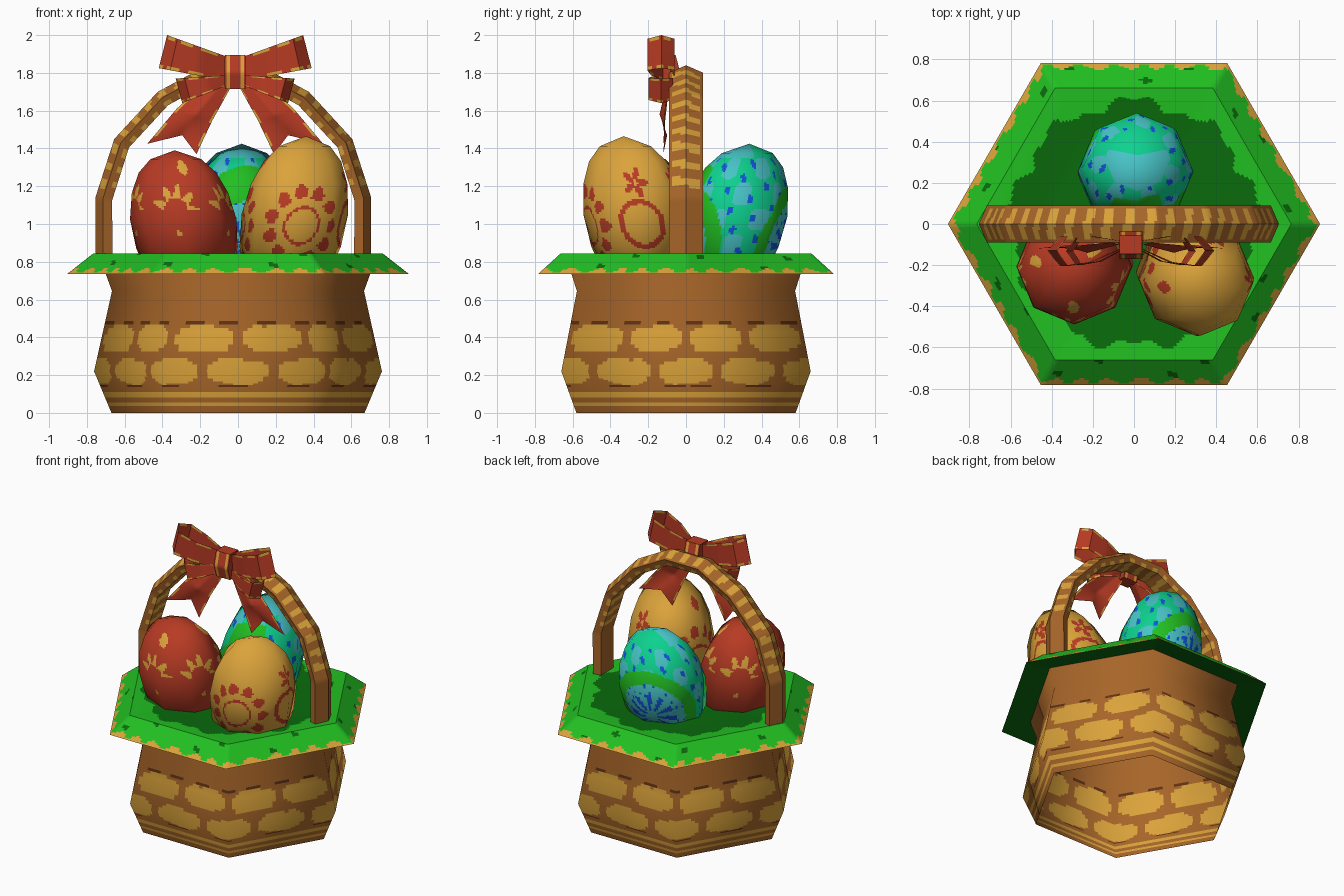
import bpy, bmesh, math
from mathutils import Vector as V
from math import sin, cos, pi, hypot, atan2

if "Cube" in bpy.data.objects:
    bpy.data.objects.remove(bpy.data.objects["Cube"])


def mat(name, rgb):
    m = bpy.data.materials.new(name)
    m.diffuse_color = tuple(((c + .055) / 1.055) ** 2.4 for c in rgb) + (1,)
    m.use_nodes = True
    m.node_tree.nodes["Principled BSDF"].inputs["Base Color"].default_value = m.diffuse_color
    return m


BROWN = mat("wicker_brown", (.66, .40, .16))
GOLD = mat("straw_gold", (.86, .64, .23))
BARK = mat("dark_brown", (.38, .20, .08))
GREEN = mat("grass_green", (.13, .75, .13))
DARK = mat("dark_grass", (.04, .42, .05))
RED = mat("ribbon_red", (.72, .23, .14))
TEAL = mat("egg_teal", (.05, .82, .56))
SKY = mat("egg_light_blue", (.28, .77, .78))
BLUE = mat("egg_blue", (.07, .33, .87))


def loft(name, rings, mats, paint, nu, nv, closed=True, smooth=40, normal=None):
    """Skin straight-edged rings, split each panel nu x nv, colour by paint(p, u, v)."""
    rings = [[V(p) for p in r] for r in rings]
    n = len(rings[0])
    segs = n if closed else n - 1
    cols, rows = segs * nu, (len(rings) - 1) * nv

    def point(i, j):
        k, s = min(i // nv, len(rings) - 2), min(j // nu, segs - 1)
        fv, fu = (i - k * nv) / nv, (j - s * nu) / nu
        a = rings[k][s].lerp(rings[k][(s + 1) % n], fu)
        b = rings[k + 1][s].lerp(rings[k + 1][(s + 1) % n], fu)
        return a.lerp(b, fv)

    bm = bmesh.new()
    across = cols if closed else cols + 1
    g = [[bm.verts.new(point(i, j)) for j in range(across)] for i in range(rows + 1)]
    for i in range(rows):
        for j in range(cols):
            q = (j + 1) % across
            f = bm.faces.new((g[i][j], g[i][q], g[i + 1][q], g[i + 1][j]))
            f.material_index = mats.index(
                paint(f.calc_center_median(), (j + .5) / nu, (i + .5) / nv))
    bmesh.ops.remove_doubles(bm, verts=bm.verts, dist=1e-4)
    if closed and not normal:
        bmesh.ops.recalc_face_normals(bm, faces=bm.faces)
    me = bpy.data.meshes.new(name)
    bm.to_mesh(me)
    bm.free()
    ob = bpy.data.objects.new(name, me)
    bpy.context.collection.objects.link(ob)
    for m in mats:
        me.materials.append(m)
    if normal:                                  # round shading over the few flat sides
        me.shade_smooth()
        me.normals_split_custom_set_from_vertices([normal(v.co).normalized() for v in me.vertices])
    else:
        bpy.ops.object.select_all(action='DESELECT')
        ob.select_set(True)
        bpy.context.view_layer.objects.active = ob
        bpy.ops.object.shade_smooth_by_angle(angle=math.radians(smooth))
    return ob


def ring(r, z, n=6, cx=0, cy=0):
    return [(cx + r * cos(2 * pi * k / n), cy + r * sin(2 * pi * k / n), z) for k in range(n)]


# Hexagonal basket wall, open below, with painted bricks
def brick(u, h):
    return abs((u % 1 - .5) / .41) ** 3 + abs(h) ** 3 < 1


def basket_paint(p, u, v):
    wob = .006 * sin(u * 19)
    if brick(u * 2, (p.z - .395 + wob) / .07) or brick(u * 2 + .5, (p.z - .22 - wob) / .068):
        return GOLD
    if abs(p.z - .095) < .011 or abs(p.z - .045) < .008:
        return GOLD
    if abs(p.z - .475) < .007 and sin(u * 23) > 0 or abs(p.z - .145) < .006 and sin(u * 13) > .3:
        return BARK
    if abs(p.z - .625) < .006 and sin(u * 17) > .75:
        return BARK
    return BROWN


loft("basket", [ring(r, z) for r, z in
                [(.67, 0), (.762, .22), (.667, .645), (.70, .735), (.71, .775)]],
     [BROWN, GOLD, BARK], basket_paint, 28, 24,
     normal=lambda p: V((p.x, p.y, .6 * (p.z - .3) if p.z < .45 else .05)))


# Grass brim with a fringe and a darker middle
def grass_paint(p, u, v):
    if v < 1:
        return DARK
    if v < 2:
        if v - 1 < .17 + .13 * sin(u * 2 * pi * 6 + sin(u * 9)):
            return GOLD
        return DARK if sin(u * 14.3) * sin(u * 5.1 + v * 4) > .9 else GREEN
    a = atan2(p.y, p.x)
    return DARK if hypot(p.x, p.y) < .595 + .025 * sin(a * 9) + .015 * sin(a * 23) else GREEN


loft("grass_brim", [ring(r, z) for r, z in
                    [(.69, .77), (.905, .735), (.765, .845), (.70, .843), (.48, .832), (0, .825)]],
     [GREEN, DARK, GOLD], grass_paint, 36, 14)


# Painted eggs: leaning eight-sided lofts
def egg(name, base, tip, height, mats, pattern):
    prof = [(0, 0), (0, .245), (.12, .268), (.38, .282), (.62, .255), (.8, .205), (.92, .135), (1, 0)]
    rings = [ring(r, .8 + t * height, 8, base[0] + (tip[0] - base[0]) * t,
                  base[1] + (tip[1] - base[1]) * t) for t, r in prof]
    mid = V((*base, .8)).lerp(V((*tip, .8 + height)), .4)
    loft(name, rings, mats, lambda p, u, v: pattern(u * pi / 4, p.z), 14, 14,
         normal=lambda p: V((p.x - mid.x, p.y - mid.y, (p.z - mid.z) * .6)))


def flower(a, z, az, h):
    """Distance and direction from a flower centre on an egg's surface."""
    d = (a - math.radians(az) + pi) % (2 * pi) - pi
    return hypot(d * .27, z - h), atan2(z - h, d * .27)


def red_pattern(a, z):
    for az in (-97, -25, 50, 120, 190):
        d, f = flower(a, z, az, 1.07)
        if f > 0 and .07 < d < .11 + .035 * cos(f * 9) or flower(a, z, az, .95)[0] < .016:
            return GOLD
    for az in (160, 280, 40):
        if flower(a, z, az, 1.3)[0] < .04:
            return GOLD
    return RED


def gold_pattern(a, z):
    for az in (-80, 170):                       # ringed sun flowers
        d, f = flower(a, z, az, .99)
        if .088 < d < .105 or .15 < d < .205 + .02 * cos(f * 11) and cos(f * 11) > -.5:
            return RED
    for az in (5, 75):                          # hoop with a blossom above
        d, f = flower(a, z, az, 1.0)
        e, k = flower(a, z, az, 1.22)
        if .105 < d < .132 or .015 < e < .055 + .03 * cos(k * 5):
            return RED
    return RED if flower(a, z, 180, 1.33)[0] < .04 else GOLD


def blue_pattern(a, z):
    for az in (105, -80):                       # fans under a green arch
        d, f = flower(a, z, az, .88)
        if d < .17:
            return BLUE if d > .04 and cos(f * 12) > .1 else SKY
        if d < .24:
            return BLUE if sin(a * 31) * sin(z * 61) > .75 else SKY
        if d < .33 or az < 0 and d < .43 and abs(sin(a)) > .85:
            return GREEN
    if z > 1.35:
        return SKY if sin(a) < .3 else TEAL
    if sin(a * 11 + 2 * sin(z * 9)) * sin(z * 34 + a * 3) > .74:
        return BLUE
    return SKY if sin(a * 7 + 1) * sin(z * 23) > .2 else TEAL


egg("red_egg", (-.262, -.18), (-.335, -.25), .59, [RED, GOLD], red_pattern)
egg("gold_egg", (.265, -.22), (.36, -.33), .665, [GOLD, RED], gold_pattern)
egg("blue_egg", (0, .205), (.02, .335), .625, [TEAL, SKY, BLUE, GREEN], blue_pattern)

# Arched handle: ridged section swept along a mirrored path
half = [(.73, .8), (.73, 1.14), (.63, 1.45), (.40, 1.70), (.14, 1.84)]
path = [V((-x, 0, z)) for x, z in half] + [V((x, 0, z)) for x, z in reversed(half)]
section = [(0, 0), (-.04, .09), (-.09, .07), (-.09, -.07), (-.04, -.09)]
rings = []
for i, p in enumerate(path):
    a = (p - path[max(i - 1, 0)]).normalized()
    b = (path[min(i + 1, len(path) - 1)] - p).normalized()
    t = (a + b).normalized()
    nrm = V((-t.z, 0, t.x))
    rings.append([p + nrm * d + V((-.025, y, 0)) for d, y in section])


def handle_paint(p, u, v):
    ang = atan2(p.z - 1.1, p.x + .025)
    return GOLD if p.z > 1.17 and sin(ang * 45 + .6 * sin(p.y * 25)) > .2 and abs(p.y) < .08 else BROWN


loft("handle", rings, [BROWN, GOLD], handle_paint, 6, 18)


# Ribbon bow: loops and tails mirrored about the knot
CX = -.015


def ribbon_paint(p, u, v):
    edge = u < .11 or u > .89
    return GOLD if edge and sin(v * 7 + u * 3) > -.4 else RED


def tail_paint(p, u, v):
    return GOLD if (u < .14 or u > 1.86) and sin(v * 9) > -.2 else RED


loop = [(.02, -.10), (.5, -.185), (.85, -.205), (1, -.13), (.85, -.06), (.5, -.06), (.02, -.09)]
for side, s in (("left", -1), ("right", 1)):
    upper = [[(CX + s * f * .405, y, 1.75 + .075 * f), (CX + s * f * .36, y, 1.87 + .13 * f)]
             for f, y in loop]
    loft(side + "_upper_loop", upper, [RED, GOLD], ribbon_paint, 9, 6, closed=False)
    lower = [[(CX + s * f * .28, y * .9 - .015, 1.75 - .11 * f),
              (CX + s * f * .315, y * .9 - .015, 1.79 - .02 * f)] for f, y in loop]
    loft(side + "_lower_loop", lower, [RED, GOLD], ribbon_paint, 9, 6, closed=False)
    tail = [[(CX + s * x, y, z) for x, y, z in row] for row in (
        [(.10, -.09, 1.80), (.06, -.10, 1.75), (.02, -.09, 1.73)],
        [(.31, -.11, 1.61), (.21, -.14, 1.58), (.12, -.11, 1.55)],
        [(.465, -.12, 1.425), (.28, -.10, 1.47), (.205, -.12, 1.37)])]
    loft(side + "_tail", tail, [RED, GOLD], tail_paint, 8, 10, closed=False)


# Knot
def box_ring(w, d, z):
    return [(CX + x * w, -.10 + y * d, z) for x, y in ((1, -1), (1, 1), (-1, 1), (-1, -1))]


loft("knot", [box_ring(0, 0, 1.715), box_ring(.055, .045, 1.715), box_ring(.056, .07, 1.80),
              box_ring(.055, .045, 1.895), box_ring(0, 0, 1.895)], [RED, GOLD],
     lambda p, u, v: GOLD if 1 < v < 3 and .032 < abs(p.x - CX) < .047 else RED, 12, 6)
